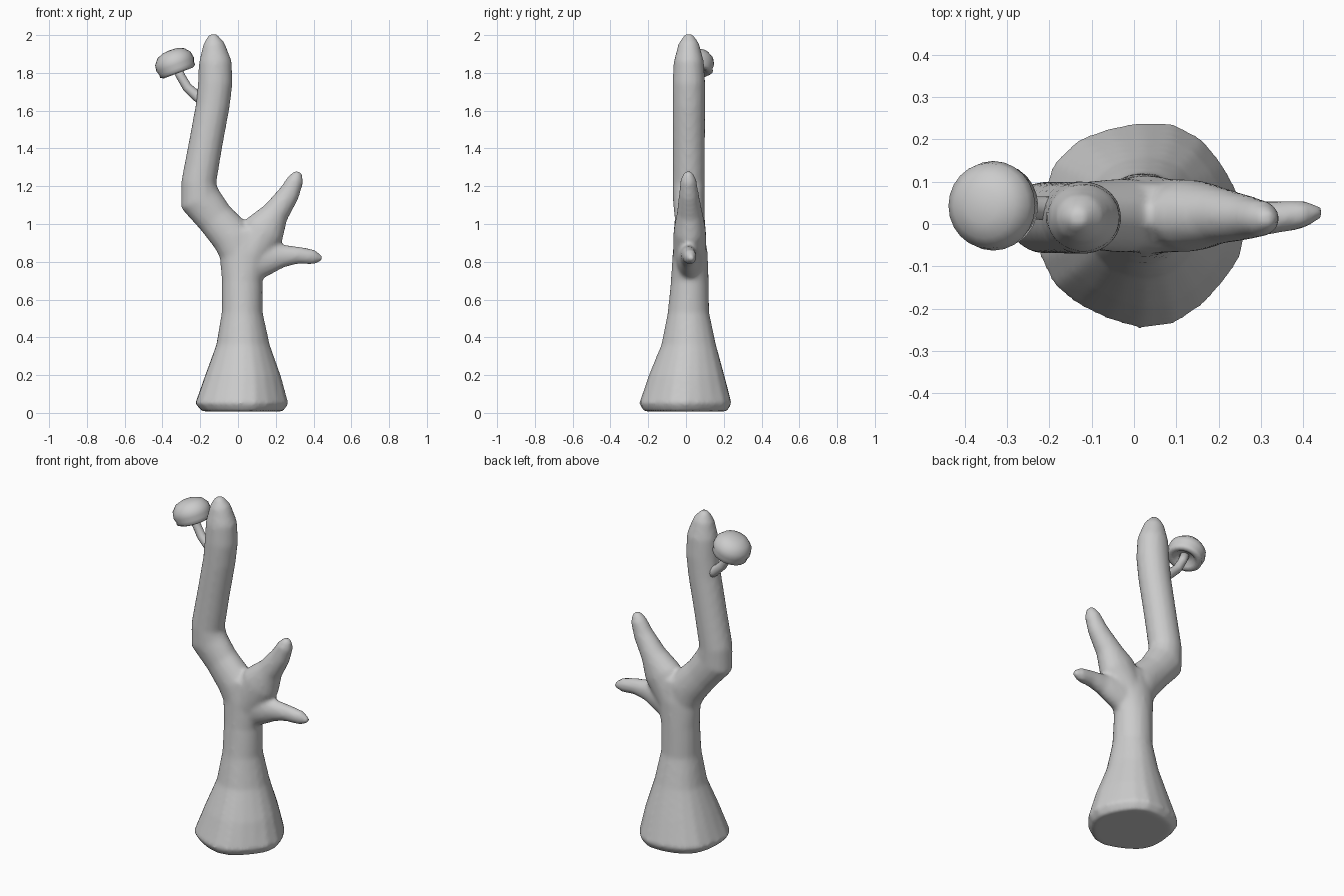
import bpy, bmesh, math
from mathutils import Vector, Matrix


def loft(bm, stations, sides=16, flutes=False):
    """Closed tube through (x, y, z, radius in xz plane, radius in y)."""
    pts = [Vector(s[:3]) for s in stations]
    rings = []
    for i, s in enumerate(stations):
        t = (pts[min(i + 1, len(pts) - 1)] - pts[max(i - 1, 0)]).normalized()
        if flutes and i < 2:
            t = Vector((0, 0, 1))
        side = Vector((t.z, 0, -t.x)).normalized()
        ring = []
        for k in range(sides):
            a = 2 * math.pi * k / sides
            w = 1.0
            if flutes:      # root flutes fade out up the trunk
                w += 0.03 * math.cos(5 * a + 0.6) * max(0, 1 - s[2] / 0.6)
            ring.append(bm.verts.new(pts[i] + side * s[3] * w * math.cos(a)
                                     + Vector((0, s[4] * w * math.sin(a), 0))))
        rings.append(ring)
    for lo, hi in zip(rings, rings[1:]):
        for k in range(sides):
            n = (k + 1) % sides
            bm.faces.new((lo[k], lo[n], hi[n], hi[k]))
    bm.faces.new(rings[0][::-1])
    bm.faces.new(rings[-1])


def finish(name, bm):
    bmesh.ops.recalc_face_normals(bm, faces=bm.faces)
    for f in bm.faces:
        f.smooth = True
    me = bpy.data.meshes.new(name)
    bm.to_mesh(me)
    bm.free()
    ob = bpy.data.objects.new(name, me)
    bpy.context.collection.objects.link(ob)
    return ob


# Tree: flared trunk, bent tall limb, short limb and twig, fused together
bm = bmesh.new()
loft(bm, [(.02, 0, .008, .215, .22), (.015, 0, .05, .247, .245),
          (.025, .005, .2, .2, .2), (.025, .015, .36, .142, .145),
          (.022, .013, .53, .109, .11), (.022, .02, .7, .108, .1),
          (.03, .022, .85, .13, .093), (.04, .02, .97, .08, .075)], 20, True)
loft(bm, [(.04, .02, .78, .1, .088), (-.03, .02, .93, .11, .088),
          (-.12, .02, 1.03, .1, .08), (-.2, .015, 1.13, .112, .085),
          (-.208, .015, 1.22, .093, .086), (-.172, .015, 1.42, .09, .086),
          (-.133, .015, 1.63, .09, .087), (-.12, .015, 1.75, .092, .087),
          (-.12, .015, 1.86, .087, .08), (-.128, .015, 1.955, .057, .055),
          (-.135, .015, 2.004, .022, .022)])
loft(bm, [(.05, .02, .82, .1, .09), (.14, .02, .97, .112, .085),
          (.2, .02, 1.06, .072, .068), (.27, .015, 1.16, .057, .052),
          (.305, .013, 1.235, .044, .042), (.32, .012, 1.277, .02, .02)])
loft(bm, [(.06, .02, .81, .13, .08), (.18, .015, .825, .085, .06),
          (.24, .012, .83, .06, .047), (.32, .014, .835, .046, .04),
          (.4, .022, .825, .04, .034), (.444, .028, .815, .015, .015)])
tree = finish("tree_trunk", bm)
rm = tree.modifiers.new("fuse", 'REMESH')
rm.mode = 'VOXEL'
rm.voxel_size = 0.013
rm.use_smooth_shade = True
sm = tree.modifiers.new("soften", 'SMOOTH')
sm.factor = 0.5
sm.iterations = 5

# Mushroom stem, curving out of the tall limb
bm = bmesh.new()
loft(bm, [(-.17, .035, 1.64, .03, .03), (-.215, .037, 1.675, .028, .028),
          (-.27, .04, 1.725, .025, .025), (-.305, .042, 1.785, .024, .024),
          (-.325, .043, 1.835, .026, .026)], 12)
finish("mushroom_stem", bm)

# Mushroom cap: turned profile with a lip and hollow underside, tilted
profile = [(0, .025), (.045, .02), (.06, .002), (.082, -.006), (.099, .004),
           (.098, .02), (.106, .042), (.101, .075), (.077, .105),
           (.04, .12), (0, .123)]
bm = bmesh.new()
vs = [bm.verts.new((r, 0, z)) for r, z in profile]
es = [bm.edges.new(p) for p in zip(vs, vs[1:])]
bmesh.ops.spin(bm, geom=vs + es, axis=(0, 0, 1), cent=(0, 0, 0),
               angle=2 * math.pi, steps=24)
bmesh.ops.remove_doubles(bm, verts=bm.verts, dist=1e-4)
bm.transform(Matrix.Translation((-.318, .043, 1.805)) @ Matrix.Rotation(-.36, 4, 'Y'))
finish("mushroom_cap", bm)
